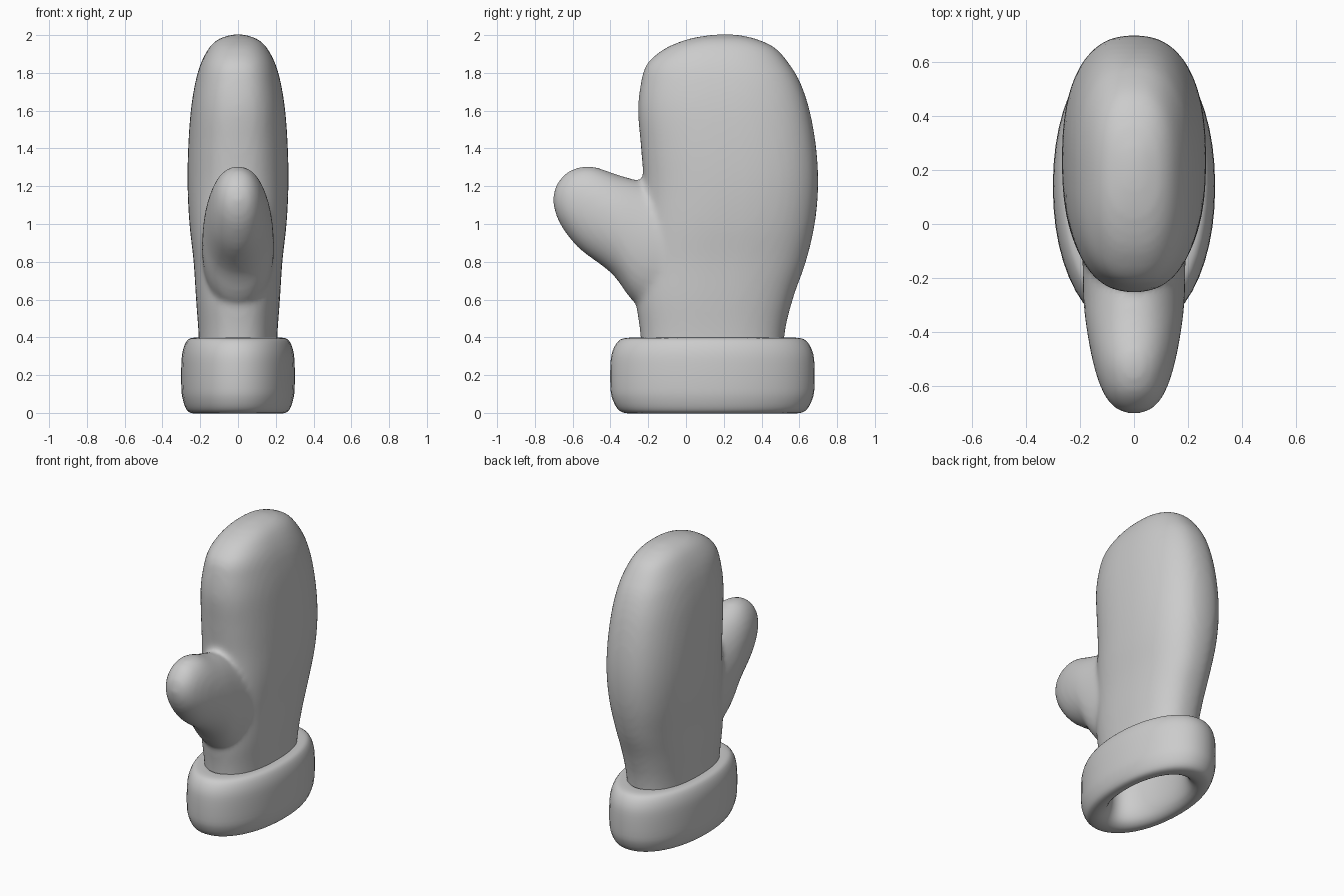
import bpy, bmesh, math

if "Cube" in bpy.data.objects:
    bpy.data.objects.remove(bpy.data.objects["Cube"])

N = 48


def spow(v, p):
    return math.copysign(abs(v) ** p, v)


def ring(bm, a, b, hw, n):
    """Superellipse ring: (y, z) ends a and b, half width hw along x."""
    verts = []
    for i in range(N):
        t = 2 * math.pi * i / N
        s, c = spow(math.sin(t), 2 / n), spow(math.cos(t), 2 / n)
        k = (1 + c) / 2
        verts.append(bm.verts.new((hw * s, a[0] + (b[0] - a[0]) * k, a[1] + (b[1] - a[1]) * k)))
    return verts


def bridge(bm, r, s):
    for i in range(N):
        j = (i + 1) % N
        bm.faces.new((r[i], r[j], s[j], s[i]))


def smooth_sections(secs, steps=4):
    """Catmull-Rom interpolation between sections."""
    out = []
    for i in range(len(secs) - 1):
        p = [secs[max(0, min(len(secs) - 1, i + o))] for o in (-1, 0, 1, 2)]
        for k in range(steps):
            t = k / steps
            out.append([0.5 * (2 * b + (c - a) * t + (2 * a - 5 * b + 4 * c - d) * t * t
                               + (3 * b - a - 3 * c + d) * t ** 3) for a, b, c, d in zip(*p)])
    return out + [list(secs[-1])]


def capped_loft(bm, secs, n):
    rings = [ring(bm, s[0:2], s[2:4], s[4], n) for s in smooth_sections(secs)]
    for r, s in zip(rings, rings[1:]):
        bridge(bm, r, s)
    bm.faces.new(rings[0][::-1])
    bm.faces.new(rings[-1])


def make(name, bm):
    bmesh.ops.recalc_face_normals(bm, faces=bm.faces)
    me = bpy.data.meshes.new(name)
    bm.to_mesh(me)
    bm.free()
    for p in me.polygons:
        p.use_smooth = True
    ob = bpy.data.objects.new(name, me)
    bpy.context.collection.objects.link(ob)
    return ob


# Hand: z, front y, back y, half width
hand = [(0.12, -0.23, 0.51, 0.20), (0.40, -0.24, 0.52, 0.208), (0.60, -0.265, 0.565, 0.222),
        (0.80, -0.26, 0.635, 0.235), (1.00, -0.24, 0.682, 0.257), (1.20, -0.225, 0.70, 0.267),
        (1.40, -0.238, 0.69, 0.264), (1.60, -0.254, 0.655, 0.250), (1.75, -0.238, 0.605, 0.226),
        (1.85, -0.205, 0.545, 0.197), (1.93, -0.11, 0.475, 0.155), (1.975, 0.0, 0.385, 0.11),
        (1.995, 0.09, 0.31, 0.06), (2.004, 0.17, 0.25, 0.02)]
# Thumb: top (y, z), bottom (y, z), half width
thumb = [(0.10, 1.10, 0.05, 0.50, 0.19), (-0.21, 1.215, -0.24, 0.56, 0.19),
         (-0.36, 1.26, -0.39, 0.735, 0.178), (-0.50, 1.305, -0.56, 0.865, 0.148),
         (-0.61, 1.285, -0.655, 0.98, 0.11), (-0.675, 1.225, -0.695, 1.07, 0.065),
         (-0.70, 1.17, -0.703, 1.12, 0.02)]
bm = bmesh.new()
capped_loft(bm, [(f, z, b, z, w) for z, f, b, w in hand], 2.4)
capped_loft(bm, thumb, 2.1)
shell = make("mitten_source", bm)

# Fuse hand and thumb into one soft skin
m = shell.modifiers.new("fuse", 'REMESH')
m.mode = 'VOXEL'
m.voxel_size = 0.018
m = shell.modifiers.new("soften", 'SMOOTH')
m.factor = 0.5
m.iterations = 8
bpy.context.view_layer.update()
fused = bpy.data.meshes.new_from_object(shell.evaluated_get(bpy.context.evaluated_depsgraph_get()))
bpy.data.objects.remove(shell)

# Open the wrist, hidden inside the cuff
bm = bmesh.new()
bm.from_mesh(fused)
low = [f for f in bm.faces if f.calc_center_median().z < 0.2]
bmesh.ops.delete(bm, geom=low, context='FACES')
me = bpy.data.meshes.new("mitten_hand")
bm.to_mesh(me)
bm.free()
for p in me.polygons:
    p.use_smooth = True
bpy.context.collection.objects.link(bpy.data.objects.new("mitten_hand", me))

# Cuff: thick rolled ring, profile as (inset, height)
profile = [(0.10, 0.397), (0.055, 0.397), (0.028, 0.38), (0.008, 0.33), (0, 0.26), (0, 0.13),
           (0.008, 0.07), (0.026, 0.02), (0.05, 0.0), (0.09, 0.0), (0.125, 0.03),
           (0.145, 0.09), (0.15, 0.17), (0.145, 0.26), (0.13, 0.35)]
bm = bmesh.new()
secs = smooth_sections(profile + profile[:1], 3)[:-1]
rings = [ring(bm, (-0.40 + 1.5 * d, z), (0.68 - 1.5 * d, z), 0.30 - d, 2.1) for d, z in secs]
for i, r in enumerate(rings):
    bridge(bm, r, rings[(i + 1) % len(rings)])
make("cuff", bm)
